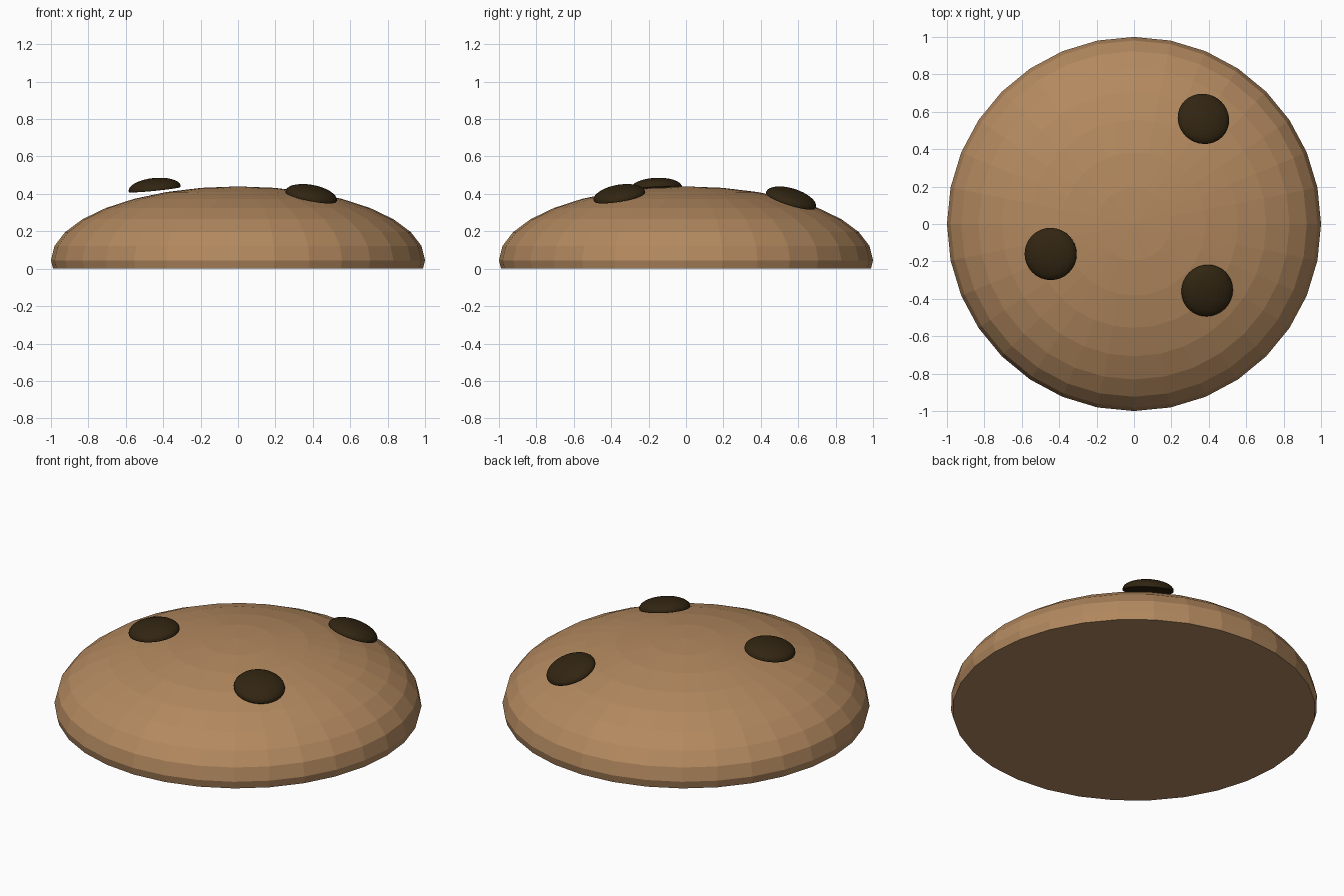
import bpy, bmesh
from mathutils import Vector, Matrix

cube = bpy.data.objects.get("Cube")
if cube:
    bpy.data.objects.remove(cube, do_unlink=True)


def make_material(name, rgb):
    mat = bpy.data.materials.new(name)
    mat.use_nodes = True
    color = (*rgb, 1.0)
    mat.diffuse_color = color
    mat.node_tree.nodes["Principled BSDF"].inputs["Base Color"].default_value = color
    return mat


def make_dome(name, mat, radius=1.0, base=(0, 0, 0), slope=(0, 0)):
    """Flattened sphere, cut flat just below its widest ring."""
    bm = bmesh.new()
    bmesh.ops.create_uvsphere(bm, u_segments=32, v_segments=16, radius=1)
    bmesh.ops.transform(bm, verts=bm.verts,
                        matrix=Matrix.Translation((0, 0, 0.045)) @ Matrix.Diagonal((1, 1, 0.395, 1)))
    cut = bmesh.ops.bisect_plane(bm, geom=bm.verts[:] + bm.edges[:] + bm.faces[:],
                                 plane_co=(0, 0, 0), plane_no=(0, 0, 1), clear_inner=True)
    rim = [e for e in cut["geom_cut"] if isinstance(e, bmesh.types.BMEdge)]
    bmesh.ops.contextual_create(bm, geom=rim)
    bmesh.ops.recalc_face_normals(bm, faces=bm.faces)

    # Size, tilt to the slope, and place
    normal = Vector((-slope[0], -slope[1], 1))
    tilt = Vector((0, 0, 1)).rotation_difference(normal).to_matrix().to_4x4()
    bmesh.ops.transform(bm, verts=bm.verts,
                        matrix=Matrix.Translation(base) @ tilt @ Matrix.Scale(radius, 4))
    mesh = bpy.data.meshes.new(name)
    bm.to_mesh(mesh)
    bm.free()
    mesh.materials.append(mat)
    obj = bpy.data.objects.new(name, mesh)
    bpy.context.collection.objects.link(obj)
    return obj


dough = make_material("baked dough", (0.45, 0.25, 0.115))
chocolate = make_material("dark chocolate", (0.032, 0.019, 0.006))

# Cookie body
make_dome("cookie", dough)

# Chocolate chips resting on the top: base centre, slope of the base
chips = {
    "chip_right": ((-0.445, -0.16, 0.423), (0.1, 0.05)),
    "chip_left_front": ((0.39, -0.355, 0.383), (-0.19, 0.17)),
    "chip_left_back": ((0.37, 0.56, 0.363), (-0.2, -0.31)),
}
for name, (base, slope) in chips.items():
    make_dome(name, chocolate, 0.14, base, slope)
